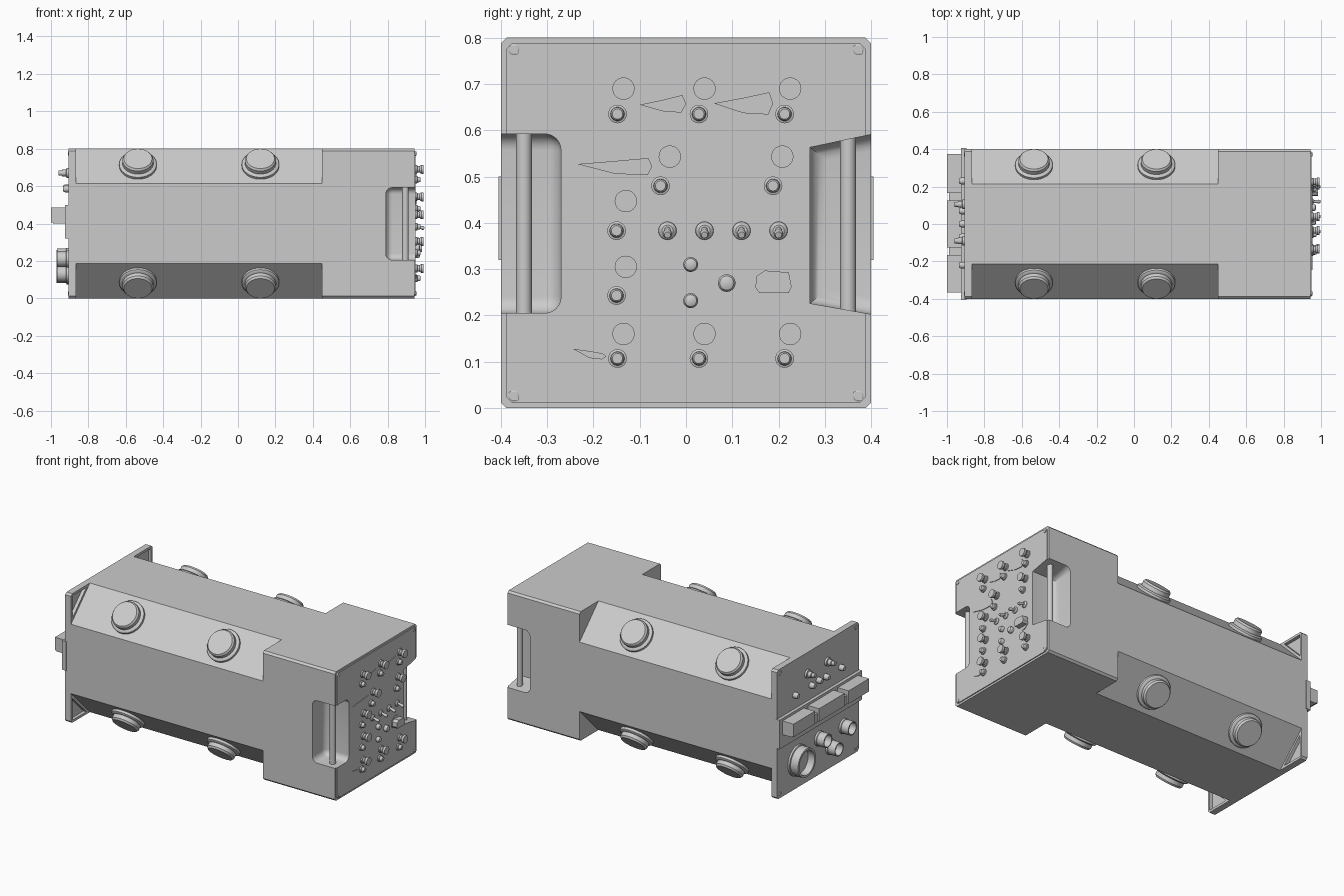
import bpy, bmesh, math
from mathutils import Vector, Matrix

if "Cube" in bpy.data.objects:
    bpy.data.objects.remove(bpy.data.objects["Cube"])


def finish(bm, name, smooth=True):
    bmesh.ops.recalc_face_normals(bm, faces=bm.faces[:])
    me = bpy.data.meshes.new(name)
    bm.to_mesh(me)
    bm.free()
    ob = bpy.data.objects.new(name, me)
    bpy.context.collection.objects.link(ob)
    if smooth:
        bpy.ops.object.select_all(action='DESELECT')
        ob.select_set(True)
        bpy.context.view_layer.objects.active = ob
        bpy.ops.object.shade_smooth_by_angle(angle=math.radians(30))
    return ob


def prism(name, pts, x0, x1, bevel=None, radius=0.03):
    """Extrude a (y, z) outline along x; bevel(edge) picks rounded edges."""
    bm = bmesh.new()
    a = [bm.verts.new((x0, y, z)) for y, z in pts]
    b = [bm.verts.new((x1, y, z)) for y, z in pts]
    n = len(pts)
    bm.faces.new(a)
    bm.faces.new(b)
    for i in range(n):
        bm.faces.new((a[i], a[(i + 1) % n], b[(i + 1) % n], b[i]))
    bmesh.ops.recalc_face_normals(bm, faces=bm.faces[:])
    if bevel:
        bmesh.ops.bevel(bm, geom=[e for e in bm.edges if bevel(e)], offset=radius,
                        segments=6, profile=0.5, affect='EDGES')
    return finish(bm, name, bool(bevel))


def box(name, x0, x1, y0, y1, z0, z1):
    return prism(name, [(y0, z0), (y1, z0), (y1, z1), (y0, z1)], x0, x1)


def lathe(name, prof, loc, axis, seg=32):
    """Revolve (radius, height) steps around an axis; ends are capped."""
    bm = bmesh.new()
    m = Matrix.Translation(loc) @ Vector((0, 0, 1)).rotation_difference(Vector(axis)).to_matrix().to_4x4()
    rings = [[bm.verts.new(m @ Vector((r * math.cos(2 * math.pi * i / seg),
                                       r * math.sin(2 * math.pi * i / seg), h)))
              for i in range(seg)] for r, h in prof]
    for p, q in zip(rings, rings[1:]):
        for i in range(seg):
            j = (i + 1) % seg
            bm.faces.new((p[i], p[j], q[j], q[i]))
    bm.faces.new(rings[0])
    bm.faces.new(rings[-1])
    return finish(bm, name)


def octagon(h, c):
    """Square of half-width h about z = 0.4 with corners cut by c."""
    k = h - c
    return [(y, z + 0.4) for y, z in ((-k, -h), (k, -h), (h, -k), (h, k),
                                      (k, h), (-k, h), (-h, k), (-h, -k))]


def cut(ob, cutter):
    mod = ob.modifiers.new("cut", 'BOOLEAN')
    mod.operation = 'DIFFERENCE'
    mod.solver = 'EXACT'
    mod.object = cutter
    cutter.hide_render = True
    cutter.hide_set(True)


# main housing: chamfered middle, square head, raised panel, rear plate
prism("middle_body", octagon(0.4, 0.185), -0.87, 0.46)
head = prism("head_block", octagon(0.4, 0.012), 0.45, 0.944)
panel = prism("control_panel", octagon(0.388, 0.012), 0.93, 0.95)
rear = prism("rear_plate", octagon(0.4, 0.012), -0.905, -0.865)

# triangular pockets behind the rear plate corners
for sy in (-1, 1):
    for sz in (-1, 1):
        tri = [(sy * a, 0.4 + sz * b) for a, b in ((0.385, 0.25), (0.385, 0.385), (0.25, 0.385))]
        cut(rear, prism("corner_cutter", tri, -0.885, -0.85))

# handle recesses: rounded on the front side, splayed on the back side
pocket_a = prism("recess_cutter_front", [(-0.5, 0.205), (-0.27, 0.205), (-0.27, 0.592), (-0.5, 0.592)],
                 0.79, 1.1, lambda e: all(v.co.x < 0.8 or v.co.y > -0.3 for v in e.verts)
                 and not all(v.co.y < -0.4 for v in e.verts), 0.035)
pocket_b = prism("recess_cutter_back", [(0.5, 0.185), (0.268, 0.226), (0.268, 0.563), (0.5, 0.612)],
                 0.79, 1.1, lambda e: all(v.co.x < 0.8 for v in e.verts)
                 and any(v.co.y < 0.3 for v in e.verts), 0.035)
for ob in (head, panel):
    cut(ob, pocket_a)
    cut(ob, pocket_b)
for s in (-1, 1):
    lathe("grip_bar", [(0.017, 0), (0.017, 0.40)], (0.895, s * 0.35, 0.2), (0, 0, 1))

# stepped round feet on the four chamfers
for x in (-0.535, 0.12):
    for sy in (-1, 1):
        for sz in (-1, 1):
            lathe("round_foot", [(0.1, -0.02), (0.1, 0.014), (0.093, 0.02), (0.083, 0.022),
                                 (0.083, 0.045), (0.075, 0.056)],
                  (x, sy * 0.3075, 0.4 + sz * 0.3075), (0, sy, sz), 48)

# corner screws on both ends
for x, d in ((0.95, 1), (-0.905, -1)):
    for y in (-0.372, 0.372):
        for z in (0.026, 0.774):
            lathe("screw", [(0.012, -0.01), (0.012, 0.002), (0.009, 0.004)], (x, y, z), (d, 0, 0), 20)
            w, t = 0.009, 0.002
            prism("screw_slot", [(y - w - t, z + w - t), (y - w + t, z + w + t),
                                 (y + w + t, z - w + t), (y + w - t, z - w - t)], x, x + d * 0.005)

# panel knobs, each with a small indicator below it
X = (1, 0, 0)
for y, z in ((-.135, .69), (.04, .69), (.225, .69), (-.035, .543), (.208, .543),
             (-.13, .447), (-.13, .305), (-.135, .16), (.04, .16), (.225, .16)):
    lathe("panel_knob", [(0.022, -0.01), (0.022, 0.008), (0.017, 0.01), (0.017, 0.02),
                         (0.024, 0.03), (0.024, 0.043)], (0.95, y, z), X)
for y, z in ((-.148, .635), (.028, .635), (.213, .635), (-.055, .48), (.188, .48),
             (-.15, .383), (-.15, .243), (-.148, .107), (.028, .107), (.213, .107)):
    lathe("indicator", [(0.02, -0.01), (0.02, 0.008), (0.015, 0.01), (0.014, 0.022), (0.011, 0.026)],
          (0.95, y, z), X)

# toggle switches, buttons and the selector
for y in (-0.04, 0.04, 0.12, 0.2):
    lathe("toggle_collar", [(0.021, -0.01), (0.019, 0.004), (0.012, 0.01)], (0.95, y, 0.383), X)
    lathe("toggle_lever", [(0.006, 0), (0.010, 0.035), (0.007, 0.043)], (0.955, y, 0.386), (1, 0, -0.3), 16)
for y, z, r in ((.01, .31, .016), (.01, .232, .016), (.088, .27, .019)):
    lathe("push_button", [(r, -0.01), (r, 0.014), (r * 0.8, 0.02), (r * 0.4, 0.023)], (0.95, y, z), X)
lathe("selector_skirt", [(0.042, -0.01), (0.042, 0.003)], (0.95, 0.188, 0.27), X)
prism("selector_grip", [(.15, .26), (.158, .249), (.222, .249), (.228, .262),
                        (.222, .293), (.17, .297), (.152, .285)], 0.94, 0.985)

# thin pointed pads on the panel
for y0, y1, za, z0, z1 in ((-.1, 0, .655, .638, .676), (.06, .188, .658, .634, .682),
                           (-.235, -.073, .527, .503, .54), (-.245, -.172, .128, .105, .118)):
    prism("pointer_pad", [(y0, za), (y0 + (y1 - y0) * .5, z0 + .003), (y1 - .01, z0), (y1, (z0 + z1) / 2),
                          (y1 - .008, z1), (y0 + (y1 - y0) * .5, (za + z1) / 2)], 0.94, 0.954)

# rear mounting bracket and segmented rail
box("rear_bracket", -0.925, -0.895, -0.405, 0.405, 0.32, 0.5)
box("rail_base", -0.99, -0.92, -0.365, 0.375, 0.4, 0.455)
for y0, y1 in ((-0.365, -0.165), (-0.125, 0.125), (0.165, 0.375)):
    box("rail_block", -1.0, -0.92, y0, y1, 0.405, 0.485)

# rear connectors: open cups below the rail, small posts above it
B = (-1, 0, 0)
for y, z, r, h in ((.2, .17, .088, .065), (-.01, .225, .042, .062),
                   (-.12, .13, .042, .062), (-.25, .21, .042, .062)):
    lathe("rear_socket", [(r * 1.08, -0.01), (r * 1.08, 0.012), (r, 0.014), (r, h), (r * 0.85, h),
                          (r * 0.85, 0.02)], (-0.905, y, z), B)
for y, z in ((.105, .67), (-.09, .67)):
    lathe("rear_post", [(0.026, -0.01), (0.026, 0.012), (0.018, 0.014), (0.018, 0.035),
                        (0.013, 0.037), (0.013, 0.055)], (-0.905, y, z), B)
for y, z in ((.23, .585), (-.22, .585), (.07, .585), (0, .59), (-.07, .585)):
    lathe("rear_stud", [(0.018, -0.01), (0.018, 0.02), (0.013, 0.03)], (-0.905, y, z), B, 24)
